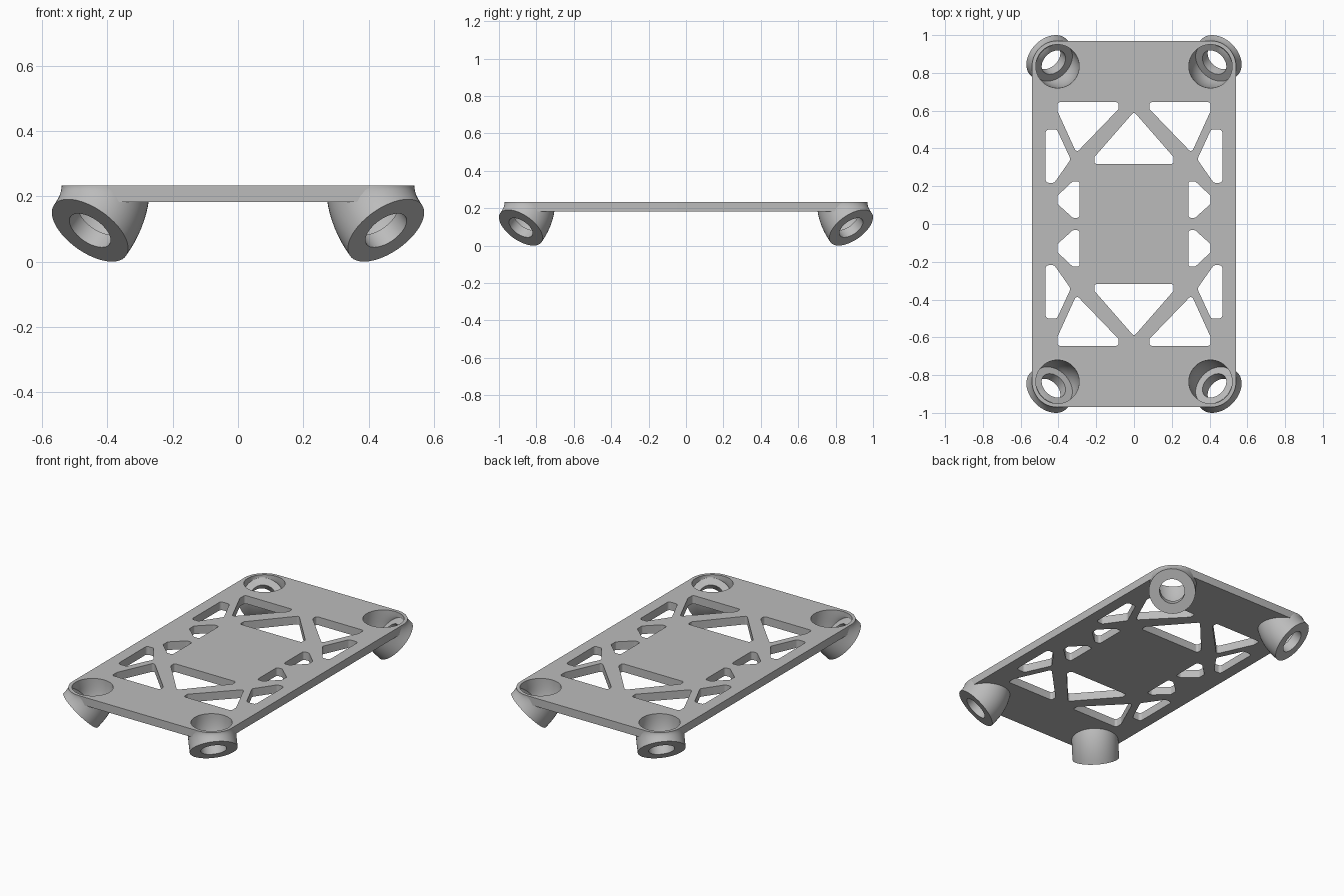
import bpy, bmesh, math
from mathutils import Vector

cube = bpy.data.objects.get("Cube")
if cube:
    bpy.data.objects.remove(cube, do_unlink=True)

TOP, BOTTOM = 0.233, 0.183        # plate heights
HX, HY = 0.54, 0.97               # plate half sizes
R_OUT, R_POCKET, R_HOLE = 0.135, 0.115, 0.073
SEG = 48
QUADRANTS = [(sx, sy) for sx in (1, -1) for sy in (1, -1)]

grey = bpy.data.materials.new("light_grey")
grey.use_nodes = True
grey.diffuse_color = (0.5, 0.5, 0.5, 1)
grey.node_tree.nodes["Principled BSDF"].inputs["Base Color"].default_value = (0.5, 0.5, 0.5, 1)


def finish(bm, name):
    bmesh.ops.recalc_face_normals(bm, faces=bm.faces[:])
    mesh = bpy.data.meshes.new(name)
    bm.to_mesh(mesh)
    bm.free()
    mesh.materials.append(grey)
    obj = bpy.data.objects.new(name, mesh)
    bpy.context.collection.objects.link(obj)
    bpy.ops.object.select_all(action='DESELECT')
    obj.select_set(True)
    bpy.context.view_layer.objects.active = obj
    bpy.ops.object.shade_smooth_by_angle(angle=math.radians(35))
    return obj


def rounded(points, radius, steps=6):
    """Polygon with every corner replaced by a tangent arc."""
    pts = [Vector(p) for p in points]
    out = []
    for i, p in enumerate(pts):
        a = (pts[i - 1] - p).normalized()
        b = (pts[(i + 1) % len(pts)] - p).normalized()
        half = a.angle(b) / 2
        centre = p + (a + b).normalized() * radius / math.sin(half)
        start = p + a * radius / math.tan(half) - centre
        end = p + b * radius / math.tan(half) - centre
        sweep = math.atan2(start.x * end.y - start.y * end.x, start.dot(end))
        for k in range(steps + 1):
            t = sweep * k / steps
            c, s = math.cos(t), math.sin(t)
            out.append((centre.x + start.x * c - start.y * s,
                        centre.y + start.x * s + start.y * c))
    return out


def circle(cx, cy, r):
    return [(cx + r * math.cos(2 * math.pi * k / SEG),
             cy + r * math.sin(2 * math.pi * k / SEG)) for k in range(SEG)]


# Truss cut-outs of one quadrant: (corner points, corner radius)
cutouts = [
    ([(0.405, 0.645), (0.082, 0.645), (0.082, 0.608), (0.305, 0.377), (0.405, 0.597)], 0.013),
    ([(0.468, 0.50), (0.408, 0.50), (0.335, 0.342), (0.422, 0.218), (0.468, 0.218)], 0.018),
    ([(0.288, 0.226), (0.324, 0.226), (0.405, 0.15), (0.405, 0.106), (0.324, 0.033), (0.288, 0.033)], 0.013),
]
centre_cutout = [(0, 0.594), (0.21, 0.354), (0.21, 0.318), (-0.21, 0.318), (-0.21, 0.354)]

loops = [rounded([(HX, HY), (-HX, HY), (-HX, -HY), (HX, -HY)], R_OUT, SEG // 4)]
for sx, sy in QUADRANTS:
    for pts, r in cutouts:
        loops.append([(x * sx, y * sy) for x, y in rounded(pts, r)])
    loops.append(circle(sx * (HX - R_OUT), sy * (HY - R_OUT), 0.125))
for sy in (1, -1):
    loops.append([(x, y * sy) for x, y in rounded(centre_cutout, 0.013)])

# Plate: filled outline with holes, extruded to thickness
bm = bmesh.new()
edges = []
for loop in loops:
    vs = [bm.verts.new((x, y, BOTTOM)) for x, y in loop]
    edges += [bm.edges.new((vs[i - 1], vs[i])) for i in range(len(vs))]
bmesh.ops.triangle_fill(bm, use_beauty=True, use_dissolve=False, edges=edges, normal=(0, 0, 1))
ext = bmesh.ops.extrude_face_region(bm, geom=bm.faces[:], use_keep_orig=True)
bmesh.ops.translate(bm, vec=(0, 0, TOP - BOTTOM),
                    verts=[g for g in ext["geom"] if isinstance(g, bmesh.types.BMVert)])
finish(bm, "truss_plate")


# Rings in the (outward diagonal u, sideways v, height z) frame of a corner
def flat_ring(r, z):
    return [(r * math.cos(a), r * math.sin(a), z)
            for a in (2 * math.pi * k / SEG for k in range(SEG))]


def tilted_ring(r, u, z):
    c45 = math.sqrt(0.5)
    return [(u + p[0] * c45, p[1], z + p[0] * c45) for p in flat_ring(r, 0)]


def bend(start, end, steps=10):
    """Rings leaving the start vertically and meeting the end at 45 degrees."""
    rings = []
    for k in range(steps + 1):
        t = k / steps
        ring = []
        for s, e in zip(start, end):
            mid = (s[0], s[1], min(s[2], e[2] + max(0, e[0] - s[0])))
            ring.append(tuple((1 - t) ** 2 * s[i] + 2 * t * (1 - t) * mid[i] + t * t * e[i]
                              for i in range(3)))
        rings.append(ring)
    return rings


END_U, END_Z, FLOOR = 0.068, 0.0958, 0.055
floor_u, floor_z = END_U - FLOOR * math.sqrt(0.5), END_Z + FLOOR * math.sqrt(0.5)
outer = bend(flat_ring(R_OUT, TOP - 0.001), tilted_ring(R_OUT, END_U, END_Z))
pocket = bend(flat_ring(R_POCKET, TOP), tilted_ring(R_POCKET, floor_u, floor_z))
profile = ([flat_ring(0.125, TOP)] + outer
           + [tilted_ring(R_HOLE, END_U, END_Z), tilted_ring(R_HOLE, floor_u, floor_z)]
           + pocket[::-1])

# Corner sockets: bent tubes with a pocket, a floor and a through hole
for sx, sy in QUADRANTS:
    bm = bmesh.new()
    rows = []
    for ring in profile:
        rows.append([bm.verts.new((sx * (HX - R_OUT + (u - v) * math.sqrt(0.5)),
                                   sy * (HY - R_OUT + (u + v) * math.sqrt(0.5)), z))
                     for u, v, z in ring])
    for i in range(len(rows)):
        a, b = rows[i - 1], rows[i]
        for k in range(SEG):
            bm.faces.new((a[k - 1], a[k], b[k], b[k - 1]))
    finish(bm, "%s_%s_socket" % ("back" if sy > 0 else "front", "left" if sx > 0 else "right"))
